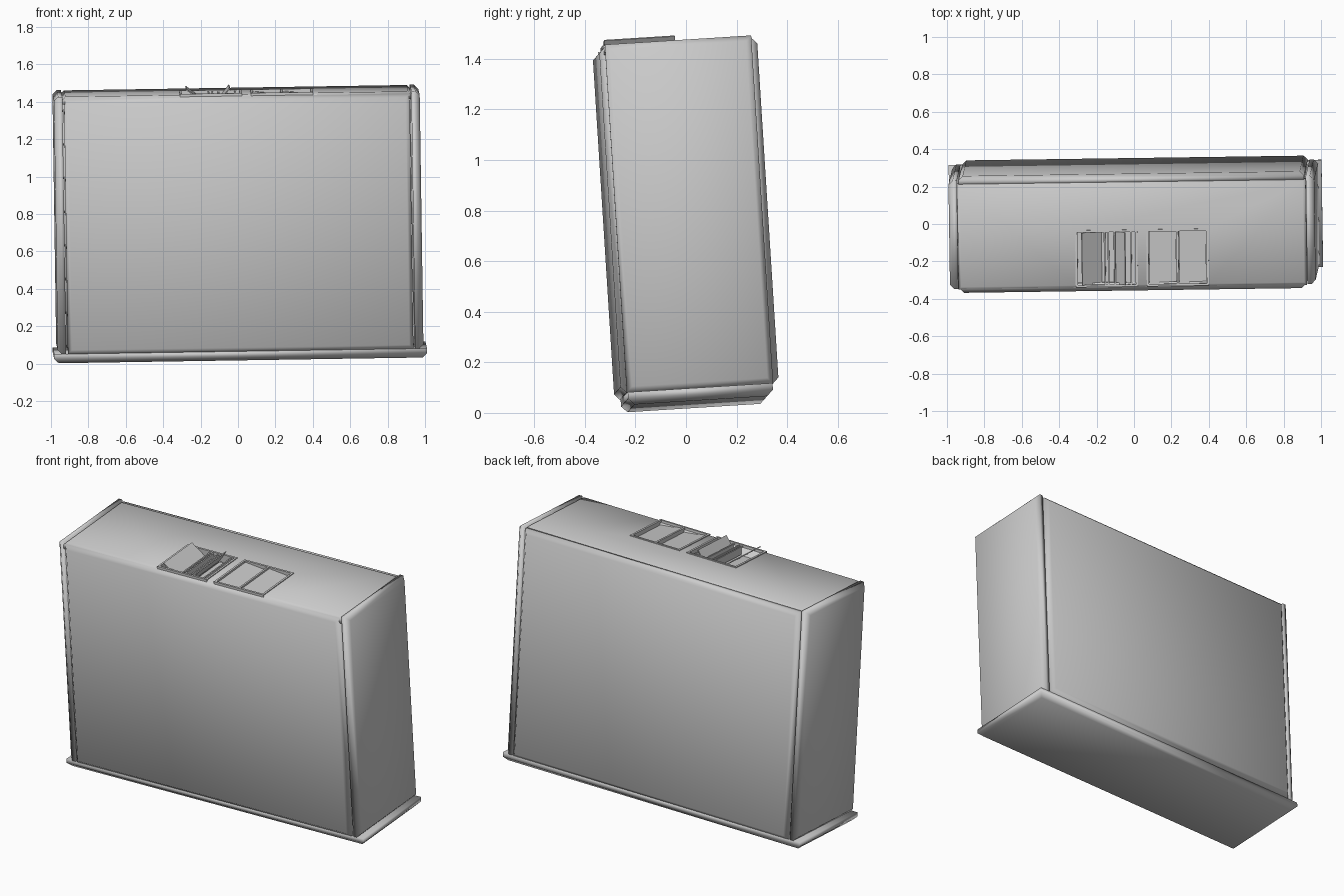
import bpy, bmesh
from math import radians
from mathutils import Matrix, Vector

if "Cube" in bpy.data.objects:
    bpy.data.objects.remove(bpy.data.objects["Cube"], do_unlink=True)

grey = bpy.data.materials.new("plain grey")
grey.use_nodes = True
grey.diffuse_color = (0.6, 0.6, 0.6, 1)
grey.node_tree.nodes["Principled BSDF"].inputs["Base Color"].default_value = grey.diffuse_color

# The whole case leans slightly on all three axes
POSE = (Matrix.Translation((0, 0, 0.747)) @ Matrix.Rotation(radians(0.8), 4, 'Z')
        @ Matrix.Rotation(radians(-0.9), 4, 'Y') @ Matrix.Rotation(radians(3.6), 4, 'X'))
TOP = 0.714


def finish(name, bm, smooth=True):
    bmesh.ops.recalc_face_normals(bm, faces=bm.faces)
    mesh = bpy.data.meshes.new(name)
    bm.to_mesh(mesh)
    bm.free()
    mesh.materials.append(grey)
    for p in mesh.polygons:
        p.use_smooth = smooth
    obj = bpy.data.objects.new(name, mesh)
    bpy.context.collection.objects.link(obj)
    obj.matrix_world = POSE
    return obj


def panel(name, centre, out, u, v, half_u, half_v, thick=0.045, bevel=0.022):
    """Slab whose outer face is chamfered; centre lies on the outer face."""
    centre, out, u, v = map(Vector, (centre, out, u, v))
    bm = bmesh.new()
    rings = []
    for depth, inset in ((thick, 0), (bevel, 0), (0, bevel)):
        rings.append([bm.verts.new(centre - out * depth + u * a * (half_u - inset)
                                   + v * b * (half_v - inset))
                      for a, b in ((-1, -1), (1, -1), (1, 1), (-1, 1))])
    for low, high in zip(rings, rings[1:]):
        for i in range(4):
            j = (i + 1) % 4
            bm.faces.new((low[i], low[j], high[j], high[i]))
    bm.faces.new(rings[0])
    bm.faces.new(rings[-1])
    return finish(name, bm)


def block(name, x0, x1, y0, y1, z0, z1):
    bm = bmesh.new()
    bmesh.ops.create_cube(bm, size=1)
    bmesh.ops.scale(bm, vec=(x1 - x0, y1 - y0, z1 - z0), verts=bm.verts)
    bmesh.ops.translate(bm, vec=((x0 + x1) / 2, (y0 + y1) / 2, (z0 + z1) / 2), verts=bm.verts)
    return finish(name, bm, False)


def slat(name, xa, za, xb, zb, y0, y1, thick=0.006):
    """Thin sheet running along y between two heights."""
    bm = bmesh.new()
    vs = [bm.verts.new((x, y, TOP + z)) for x, z, y in
          ((xa, za, y0), (xb, zb, y0), (xb, zb, y1), (xa, za, y1))]
    face = bm.faces.new(vs)
    side = bmesh.ops.extrude_face_region(bm, geom=[face], use_keep_orig=True)["geom"]
    shift = Vector((zb - za, 0, xa - xb)).normalized() * thick
    bmesh.ops.translate(bm, vec=shift, verts=[g for g in side if isinstance(g, bmesh.types.BMVert)])
    return finish(name, bm, False)


# Outer panels
X, Y, Z = Vector((1, 0, 0)), Vector((0, 1, 0)), Vector((0, 0, 1))
panel("bottom_panel", (0, 0, -TOP), -Z, X, Y, 0.997, 0.287, 0.05, 0.024)
top = panel("top_panel", (0, -0.01, TOP), Z, X, Y, 0.932, 0.285, 0.04, 0.015)
for s, name in ((-1, "front_panel"), (1, "back_panel")):
    panel(name, (0, s * 0.313, 0.02), Y * s, X, Z, 0.924, 0.684)
for s, name in ((-1, "right_panel"), (1, "left_panel")):
    panel(name, (s * 0.978, 0, 0.025), X * s, Y, Z, 0.29, 0.689)

# Two openings in the top, each with a rim and a shallow well
Y0, Y1 = -0.29, 0.015
RIM = 0.012
for name, a, b in (("right", -0.305, 0.028), ("left", 0.075, 0.408)):
    cutter = block(name + "_opening_cutter", a, b, Y0, Y1, TOP - 0.1, TOP + 0.1)
    cutter.hide_render = True
    cut = top.modifiers.new(name + "_opening", 'BOOLEAN')
    cut.object = cutter
    cut.solver = 'EXACT'
    bpy.context.view_layer.objects.active = top
    bpy.ops.object.modifier_apply(modifier=cut.name)
    bpy.data.objects.remove(cutter, do_unlink=True)
    for part, x0, x1, y0, y1 in (("front", a, b, Y0, Y0 + RIM), ("back", a, b, Y1 - RIM, Y1),
                                 ("right", a, a + RIM, Y0, Y1), ("left", b - RIM, b, Y0, Y1)):
        block(f"{name}_opening_{part}_rim", x0, x1, y0, y1, TOP - 0.045, TOP + 0.005)
    block(name + "_opening_floor", a, b, Y0, Y1, TOP - 0.065, TOP - 0.055)

# Closed shutters in the left opening
block("shutter_bar", 0.236, 0.247, Y0, Y1, TOP - 0.04, TOP + 0.004)
for i, x in enumerate((0.09, 0.25)):
    slat(f"closed_shutter_{i}", x, -0.004, x + 0.144, -0.02, Y0 + RIM, Y1 - RIM)

# Raised shutters and upright dividers in the right opening
inner = (Y0 + RIM, Y1 - RIM)
slat("raised_shutter_right", -0.268, 0.03, -0.165, -0.05, *inner)
slat("raised_shutter_left", -0.035, 0.03, -0.095, -0.05, *inner)
for i, x in enumerate((-0.152, -0.132, -0.098, -0.012)):
    block(f"upright_divider_{i}", x, x + 0.008, *inner, TOP - 0.05, TOP - 0.002)
